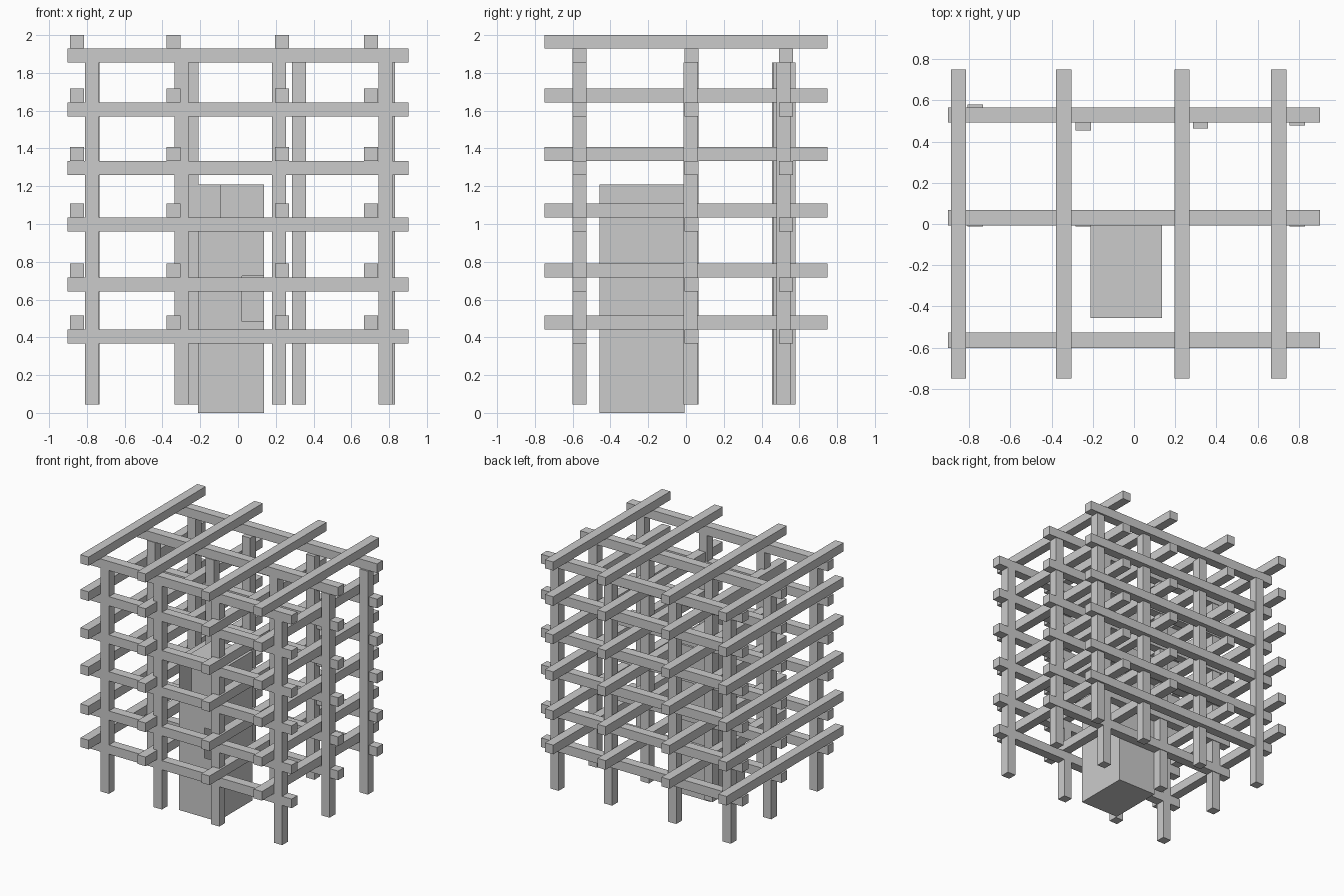
import bpy, bmesh
from mathutils import Vector

if "Cube" in bpy.data.objects:
    bpy.data.objects.remove(bpy.data.objects["Cube"])

T = 0.074  # timber thickness


def make(name, bm):
    me = bpy.data.meshes.new(name)
    bm.to_mesh(me)
    bm.free()
    ob = bpy.data.objects.new(name, me)
    bpy.context.collection.objects.link(ob)
    return ob


def box_mesh(lo, hi):
    bm = bmesh.new()
    bmesh.ops.create_cube(bm, size=1)
    for v in bm.verts:
        v.co = Vector([lo[i] + (v.co[i] + 0.5) * (hi[i] - lo[i]) for i in range(3)])
    return bm


def box(name, lo, hi):
    return make(name, box_mesh(lo, hi))


# Horizontal lattice: long beams with cross beams resting on them
levels = [0.367, 0.643, 0.961, 1.570, 1.260, 1.856]
for z in levels:
    for y in (-0.602, -0.007, 0.492):
        box("long_beam", (-0.903, y, z), (0.903, y + T, z + T))
    for x in (-0.889, -0.378, 0.196, 0.666):
        top = z + 2 * T if z < 1.8 else 2.0
        box("cross_beam", (x, -0.75, z + T), (x + T, 0.75, top))

# Upright posts: (x, y) of each lower corner
posts = {
    "front_post": [(-0.810, -0.602), (-0.335, -0.602), (0.180, -0.602), (0.744, -0.602)],
    "middle_post": [(-0.808, -0.012), (-0.283, -0.012), (0.286, -0.007), (0.756, -0.012)],
    "back_post": [(-0.808, 0.506), (-0.283, 0.455), (0.286, 0.464), (0.756, 0.478)],
}
for name, spots in posts.items():
    for x, y in spots:
        box(name, (x, y, 0.045), (x + T, y + T, 1.856))

# Hollow tower box, its front split into a 3 x 5 grid with two open cells
lo, hi = Vector((-0.211, -0.457, 0)), Vector((0.137, -0.008, 1.21))
bm = box_mesh(lo, hi)
cell_x, cell_z = (hi.x - lo.x) / 3, hi.z / 5
cuts = [((lo.x + i * cell_x, 0, 0), (1, 0, 0)) for i in (1, 2)]
cuts += [((0, 0, i * cell_z), (0, 0, 1)) for i in range(1, 5)]
for co, no in cuts:
    bmesh.ops.bisect_plane(bm, geom=bm.verts[:] + bm.edges[:] + bm.faces[:],
                           plane_co=co, plane_no=no)
open_cells = []
for f in bm.faces:
    c = f.calc_center_median()
    cell = (int((c.x - lo.x) / cell_x), int(c.z / cell_z))
    if c.y < lo.y + 0.001 and cell in ((0, 4), (2, 2)):
        open_cells.append(f)
bmesh.ops.delete(bm, geom=open_cells, context='FACES')
make("tower_box", bm)
